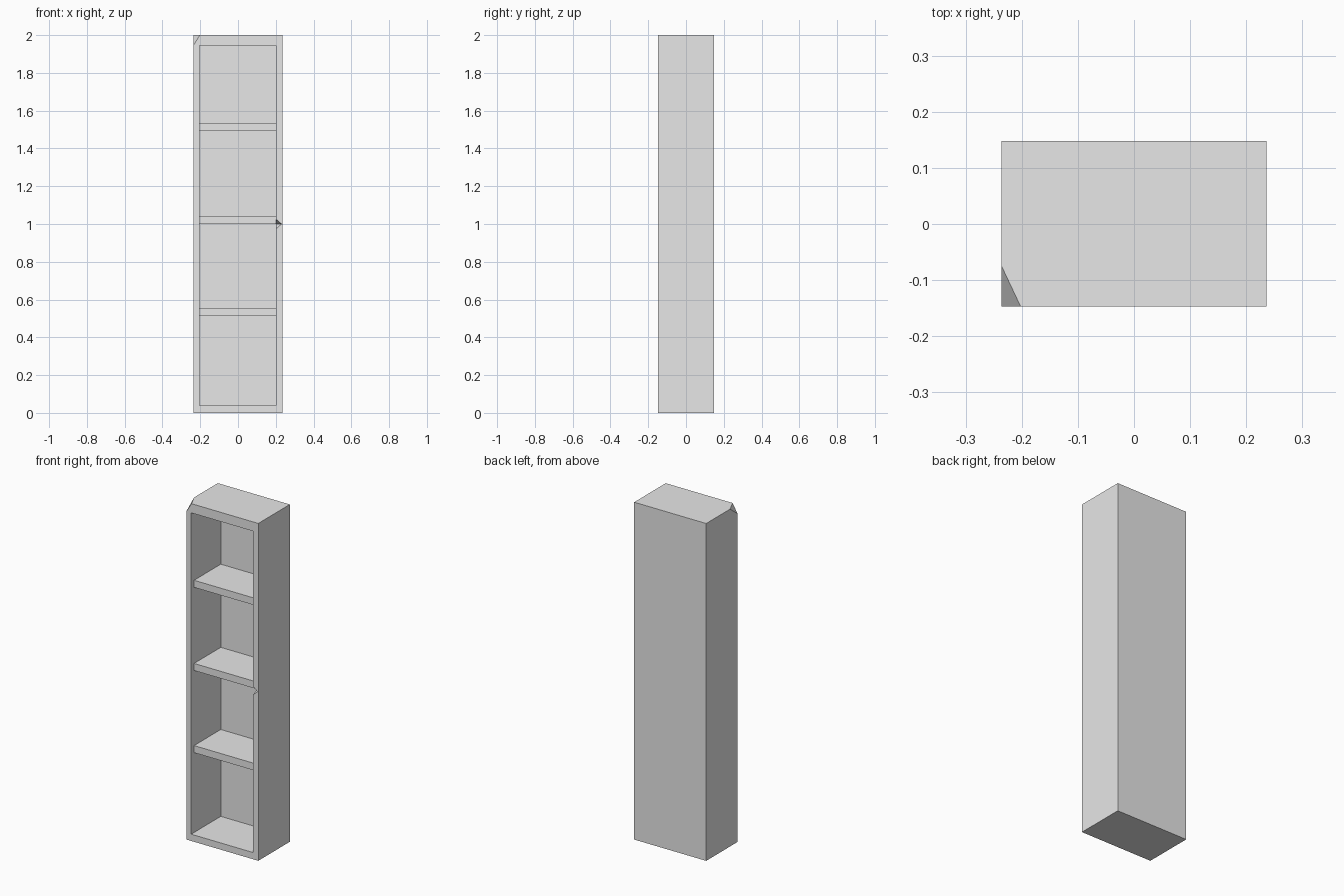
import bpy
import bmesh
from mathutils import Vector

if "Cube" in bpy.data.objects:
    bpy.data.objects.remove(bpy.data.objects["Cube"], do_unlink=True)

grey = bpy.data.materials.new("light_grey")
grey.use_nodes = True
colour = (0.8, 0.8, 0.8, 1)
grey.diffuse_color = colour
grey.node_tree.nodes["Principled BSDF"].inputs["Base Color"].default_value = colour

# Overall and opening extents
LEFT, RIGHT, FRONT, BACK, TOP = -0.236, 0.236, -0.147, 0.148, 2.0
IN_LEFT, IN_RIGHT, IN_BACK, IN_LOW, IN_TOP = -0.204, 0.202, 0.13, 0.04, 1.945


def finish(bm, name):
    bmesh.ops.recalc_face_normals(bm, faces=bm.faces)
    mesh = bpy.data.meshes.new(name)
    bm.to_mesh(mesh)
    bm.free()
    obj = bpy.data.objects.new(name, mesh)
    bpy.context.collection.objects.link(obj)
    mesh.materials.append(grey)
    return obj


def box(name, low, high):
    low, high = Vector(low), Vector(high)
    bm = bmesh.new()
    bmesh.ops.create_cube(bm, size=1)
    for v in bm.verts:
        v.co = (low + high) / 2 + v.co * (high - low)
    return finish(bm, name)


def cut(target, cutter):
    mod = target.modifiers.new("cut", "BOOLEAN")
    mod.operation = "DIFFERENCE"
    mod.solver = "EXACT"
    mod.object = cutter
    bpy.context.view_layer.objects.active = target
    bpy.ops.object.modifier_apply(modifier=mod.name)
    bpy.data.objects.remove(cutter, do_unlink=True)


def chip(target, points, kept):
    """Cut a tetrahedron, enlarged about the corners that lie on its cut faces."""
    points = [Vector(p) for p in points]
    pivot = sum((points[i] for i in kept), Vector()) / len(kept)
    bm = bmesh.new()
    verts = [bm.verts.new(pivot + (p - pivot) * 1.5) for p in points]
    for skip in range(4):
        bm.faces.new([v for i, v in enumerate(verts) if i != skip])
    cut(target, finish(bm, "chip_cutter"))


# Case with a hollow front
case = box("case", (LEFT, FRONT, 0), (RIGHT, BACK, TOP))
cut(case, box("opening_cutter", (IN_LEFT, FRONT - 0.1, IN_LOW),
              (IN_RIGHT, IN_BACK, IN_TOP)))

# Broken top corner
chip(case, [(LEFT, FRONT, TOP), (-0.202, FRONT, TOP),
            (LEFT, -0.075, TOP), (LEFT, FRONT, 1.945)], kept=(1, 2, 3))

# Nick in the inner edge of the side panel
chip(case, [(IN_RIGHT, FRONT, 1.025), (IN_RIGHT, FRONT, 0.975),
            (0.231, FRONT, 1.0), (IN_RIGHT, -0.1, 1.0)], kept=(2, 3))

# Shelves, set back from the front edge
for name, z in (("lower_shelf", 0.513), ("middle_shelf", 1.0), ("upper_shelf", 1.493)):
    box(name, (IN_LEFT, -0.12, z), (IN_RIGHT, IN_BACK, z + 0.042))
